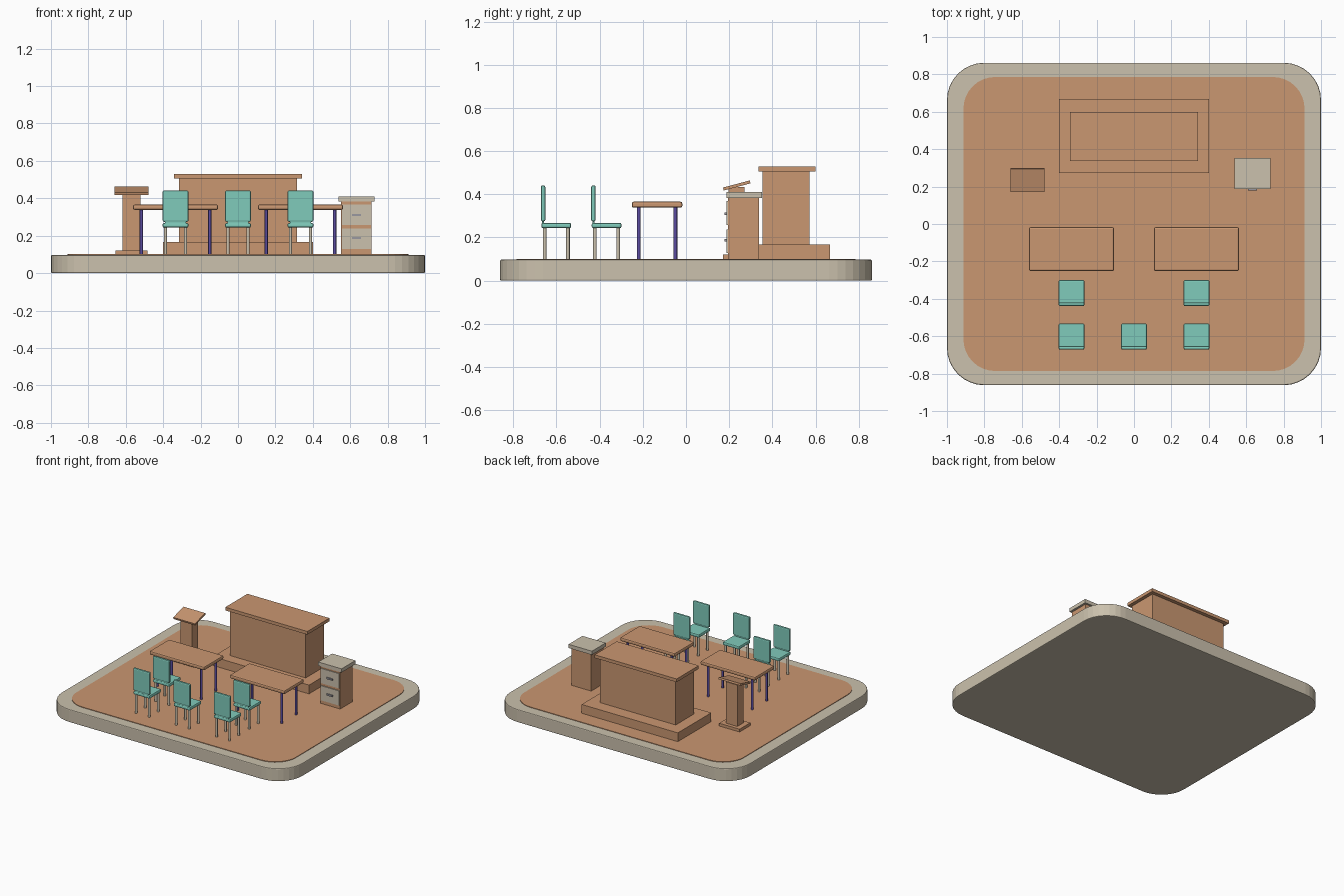
import bpy, bmesh, math

if "Cube" in bpy.data.objects:
    bpy.data.objects.remove(bpy.data.objects["Cube"])

def srgb(h):
    out = []
    for i in (0, 2, 4):
        c = int(h[i:i + 2], 16) / 255
        out.append(c / 12.92 if c <= 0.04045 else ((c + 0.055) / 1.055) ** 2.4)
    return (*out, 1)

def material(name, h):
    m = bpy.data.materials.new(name)
    m.diffuse_color = srgb(h)
    m.use_nodes = True
    m.node_tree.nodes["Principled BSDF"].inputs["Base Color"].default_value = m.diffuse_color
    return m

WOOD = material("warm wood", "CA9771")
BEIGE = material("beige", "CBC1AD")
TEAL = material("teal", "80CBBB")
PURPLE = material("purple metal", "5B4CA0")
GREY = material("handle grey", "9A98A0")

def finish(name, bm, mat):
    bmesh.ops.recalc_face_normals(bm, faces=bm.faces)
    me = bpy.data.meshes.new(name)
    bm.to_mesh(me)
    bm.free()
    ob = bpy.data.objects.new(name, me)
    bpy.context.collection.objects.link(ob)
    me.materials.append(mat)
    return ob

def box(name, x, y, z, mat, bevel=0):
    """Box from (min, max) ranges, optionally with rounded edges."""
    bm = bmesh.new()
    bmesh.ops.create_cube(bm, size=1)
    for v in bm.verts:
        for i, (a, b) in enumerate((x, y, z)):
            v.co[i] = (a + b) / 2 + v.co[i] * (b - a)
    ob = finish(name, bm, mat)
    if bevel:
        m = ob.modifiers.new("rounded", 'BEVEL')
        m.width, m.segments = bevel, 2
    return ob

def leg(name, x, y, z0, z1, r, mat):
    bm = bmesh.new()
    bmesh.ops.create_cone(bm, cap_ends=True, segments=12, radius1=r, radius2=r, depth=z1 - z0)
    bmesh.ops.translate(bm, verts=bm.verts, vec=(x, y, (z0 + z1) / 2))
    ob = finish(name, bm, mat)
    for p in ob.data.polygons:
        p.use_smooth = len(p.vertices) == 4
    return ob

def rounded_slab(name, hx, hy, r, z0, z1, mat, bevel=0):
    bm = bmesh.new()
    vs = []
    n = 8
    for q, (sx, sy) in enumerate(((1, 1), (-1, 1), (-1, -1), (1, -1))):
        for i in range(n + 1):
            a = (q + i / n) * math.pi / 2
            vs.append(bm.verts.new((sx * (hx - r) + r * math.cos(a),
                                    sy * (hy - r) + r * math.sin(a), z0)))
    f = bm.faces.new(vs)
    ext = bmesh.ops.extrude_face_region(bm, geom=[f], use_keep_orig=True)
    for v in ext["geom"]:
        if isinstance(v, bmesh.types.BMVert):
            v.co.z = z1
    ob = finish(name, bm, mat)
    if bevel:
        m = ob.modifiers.new("soft rim", 'BEVEL')
        m.width, m.segments, m.angle_limit = bevel, 2, math.radians(40)
    return ob

# base and floor
rounded_slab("base_platform", 1.0, 0.862, 0.2, 0, 0.097, BEIGE, 0.006)
rounded_slab("wood_floor", 0.912, 0.786, 0.17, 0.09, 0.101, WOOD)
F = 0.1

# large bench at the back
box("bench_plinth", (-0.4, 0.4), (0.272, 0.668), (F, 0.167), WOOD)
box("bench_body", (-0.315, 0.315), (0.354, 0.572), (0.167, 0.506), WOOD)
box("bench_top", (-0.341, 0.341), (0.336, 0.599), (0.506, 0.53), WOOD)

# lectern with sloping top
box("lectern_foot", (-0.655, -0.485), (0.171, 0.299), (F, 0.122), WOOD)
box("lectern_post", (-0.617, -0.522), (0.198, 0.272), (0.122, 0.433), WOOD)
top = box("lectern_top", (-0.09, 0.09), (-0.064, 0.064), (-0.007, 0.007), WOOD)
top.location = (-0.569, 0.235, 0.441)
top.rotation_euler.x = math.radians(15)

# drawer cabinet
box("cabinet_body", (0.551, 0.714), (0.194, 0.339), (F, 0.382), WOOD)
box("cabinet_top", (0.536, 0.73), (0.187, 0.352), (0.382, 0.41), BEIGE)
for z0, z1, zh in ((0.128, 0.238, 0.187), (0.257, 0.368, 0.31)):
    box("drawer_front", (0.555, 0.71), (0.187, 0.196), (z0, z1), BEIGE)
    box("drawer_handle", (0.609, 0.657), (0.179, 0.188), (zh - 0.006, zh + 0.006), GREY)

# two tables
for cx in (-0.334, 0.334):
    box("table_top", (cx - 0.228, cx + 0.228), (-0.251, -0.017), (0.338, 0.366), WOOD, 0.009)
    for sx in (-1, 1):
        for y in (-0.219, -0.049):
            leg("table_leg", cx + sx * 0.183, y, F, 0.345, 0.0085, PURPLE)

# five chairs facing the bench
for cx, cy in ((-0.334, -0.368), (0.334, -0.368), (-0.334, -0.601), (0, -0.601), (0.334, -0.601)):
    box("chair_seat", (cx - 0.069, cx + 0.069), (cy - 0.069, cy + 0.069), (0.243, 0.268), TEAL, 0.008)
    box("chair_back", (cx - 0.069, cx + 0.069), (cy - 0.071, cy - 0.051), (0.274, 0.442), TEAL, 0.008)
    box("chair_back_joint", (cx - 0.055, cx + 0.055), (cy - 0.066, cy - 0.056), (0.255, 0.285), TEAL)
    for sx in (-1, 1):
        for sy in (-1, 1):
            leg("chair_leg", cx + sx * 0.054, cy + sy * 0.054, F, 0.25, 0.0085, BEIGE)
